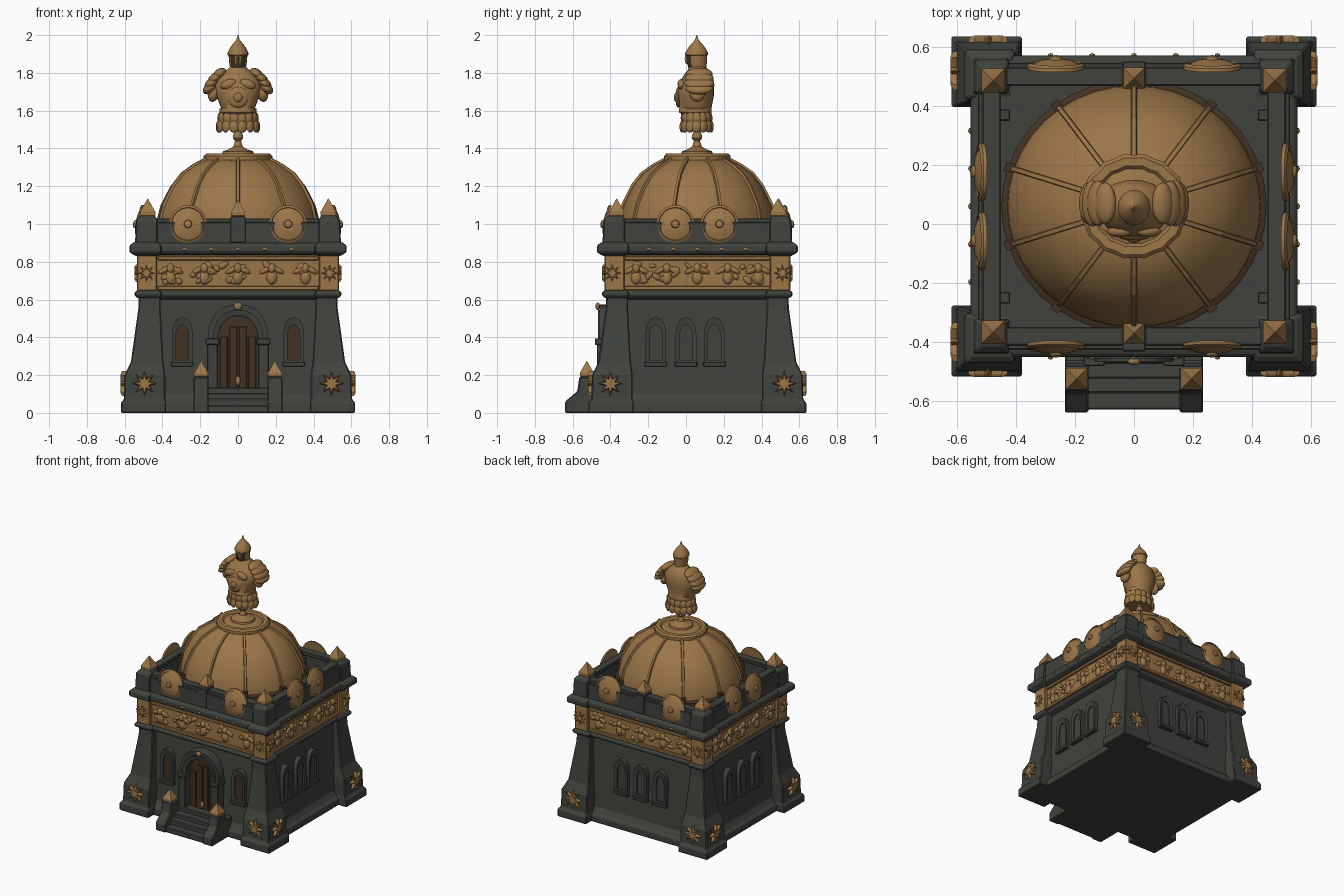
import bpy, bmesh, math, random
from mathutils import Matrix, Vector, Euler

if "Cube" in bpy.data.objects:
    bpy.data.objects.remove(bpy.data.objects["Cube"])

random.seed(4)
CY, S = 0.06, 0.043          # building centre in y; the plan is this much shallower than wide
SIDES = range(4)             # 0 front, 1 right, 2 back, 3 left


def material(name, col):
    m = bpy.data.materials.new(name)
    m.diffuse_color = (*col, 1)
    m.use_nodes = True
    m.node_tree.nodes["Principled BSDF"].inputs["Base Color"].default_value = m.diffuse_color
    return m


STONE = material("dark stone", (0.052, 0.055, 0.047))
GOLD = material("old bronze", (0.33, 0.182, 0.066))
WOOD = material("dark wood", (0.055, 0.031, 0.016))


def finish(name, bm, mat, smooth=None, bevel=0):
    bmesh.ops.recalc_face_normals(bm, faces=bm.faces)
    me = bpy.data.meshes.new(name)
    bm.to_mesh(me)
    bm.free()
    me.materials.append(mat)
    ob = bpy.data.objects.new(name, me)
    bpy.context.collection.objects.link(ob)
    if smooth:
        me.polygons.foreach_set("use_smooth", [True] * len(me.polygons))
        me.set_sharp_from_angle(angle=math.radians(smooth))
    if bevel:
        b = ob.modifiers.new("soft edges", 'BEVEL')
        b.width, b.segments = bevel, 1
    return ob


def skin(bm, rings, caps=True):
    rs = [[bm.verts.new(p) for p in r] for r in rings]
    n = len(rs[0])
    for a, b in zip(rs, rs[1:]):
        for i in range(n):
            bm.faces.new((a[i], a[(i + 1) % n], b[(i + 1) % n], b[i]))
    if caps:
        bm.faces.new(rs[0])
        bm.faces.new(rs[-1])


def loft(name, secs, mat, bevel=0.006):
    """Stack of rectangles (z, x0, x1, y0, y1)."""
    bm = bmesh.new()
    skin(bm, [[(a, c, z), (b, c, z), (b, d, z), (a, d, z)] for z, a, b, c, d in secs])
    return finish(name, bm, mat, bevel=bevel)


def slab(name, secs, mat):
    """Building-wide layers (z, half width)."""
    return loft(name, [(z, -h, h, CY - h + S, CY + h - S) for z, h in secs], mat)


def tube(name, secs, mat, n=24, smooth=40, lobe=0):
    """Stack of ellipses (z, rx, ry, y)."""
    bm = bmesh.new()
    rings = []
    for z, rx, ry, y in secs:
        ring = []
        for i in range(n):
            t, f = 2 * math.pi * i / n, 1 + lobe * (i % 2)
            ring.append((rx * f * math.cos(t), y + ry * f * math.sin(t), z))
        rings.append(ring)
    skin(bm, rings)
    return finish(name, bm, mat, smooth)


def side(k, u, d, z):
    """Point on side k: u along the wall, d outward, z up."""
    d -= S * (k % 2 == 0)
    return Matrix.Translation((0, CY, 0)) @ Matrix.Rotation(k * math.pi / 2, 4, 'Z') @ Vector((u, -d, z))


def plate(name, k, pts, d0, d1, mat, bevel=0):
    bm = bmesh.new()
    skin(bm, [[side(k, u, d, z) for u, z in pts] for d in (d0, d1)])
    return finish(name, bm, mat, bevel=bevel)


def box(name, k, u0, u1, d0, d1, z0, z1, mat, bevel=0.004):
    return plate(name, k, [(u0, z0), (u1, z0), (u1, z1), (u0, z1)], d0, d1, mat, bevel)


def arch(u, w, z0, z1, z2):
    """Pointed arch outline: half width w, springing z1, tip z2."""
    right = [(w * math.cos(t) ** 0.8, z1 + (z2 - z1) * math.sin(t)) for t in (0, 0.35, 0.7, 1.05, 1.35)]
    half = [(w, z0)] + right
    return [(u + a, z) for a, z in half] + [(u, z2)] + [(u - a, z) for a, z in reversed(half)]


def frame(name, k, outer, inner, d0, d1, mat):
    bm = bmesh.new()
    loops = [(outer, d0), (outer, d1), (inner, d1 - 0.006), (inner, d0), (outer, d0)]
    skin(bm, [[side(k, u, d, z) for u, z in pts] for pts, d in loops], caps=False)
    bmesh.ops.remove_doubles(bm, verts=bm.verts, dist=1e-6)
    return finish(name, bm, mat)


def star(name, k, u, z, r, d0, d1):
    pts = [(u + r * q * math.cos(i * math.pi / 8), z + r * q * math.sin(i * math.pi / 8))
           for i in range(16) for q in [0.45 if i % 2 else 1]]
    tip = [(u + (a - u) * 0.75, z + (b - z) * 0.75) for a, b in pts]
    bm = bmesh.new()
    skin(bm, [[side(k, a, d, b) for a, b in p] for p, d in ((pts, d0), (pts, d1 - 0.008), (tip, d1))])
    finish(name, bm, GOLD)


def blobs(name, items, mat, k=None, seg=12):
    """Ellipsoids (centre, radii, euler); with k they are (u, d, z) on a wall."""
    bm = bmesh.new()
    for c, r, e in items:
        if k is not None:
            c, e = side(k, *c), (e[0], e[1], k * math.pi / 2)
        m = Matrix.Translation(c) @ Euler(e).to_matrix().to_4x4() @ Matrix.Diagonal((*r, 1))
        bmesh.ops.create_uvsphere(bm, u_segments=seg, v_segments=seg // 2 + 2, radius=1, matrix=m)
    return finish(name, bm, mat, 50)


def spike(name, x, y, z, s, h):
    loft(name, [(z + h * a, x - s * q, x + s * q, y - s * q, y + s * q)
                for a, q in ((0, 0.8), (0.1, 1), (0.3, 1), (0.65, 0.5), (1, 0.03))], GOLD, 0)


# Main walls, ledge, cornice
slab("walls", [(0, .555), (.05, .555), (.065, .535), (.1, .515), (.61, .485), (.66, .485)], STONE)
slab("lower_ledge", [(.6, .49), (.615, .525), (.635, .53), (.65, .51)], STONE)
slab("frieze_core", [(.64, .51), (.85, .51)], GOLD)
slab("cornice", [(.835, .52), (.85, .555), (.885, .555), (.9, .54)], STONE)

# Corner buttresses with their blocks and spikes
for sx in (-1, 1):
    for sy in (-1, 1):
        def corner(name, secs, mat):
            loft(name, [(z, *sorted((sx * i, sx * o)), *sorted((CY + sy * (i - S), CY + sy * (o - S))))
                        for z, i, o in secs], mat)
        corner("buttress", [(0, .38, .62), (.055, .38, .62), (.07, .385, .604), (.2, .385, .6),
                            (.27, .395, .567), (.55, .41, .528), (.62, .41, .525)], STONE)
        corner("corner_ledge", [(.605, .41, .525), (.62, .405, .548), (.64, .405, .548), (.65, .42, .53)], STONE)
        corner("frieze_corner", [(.645, .428, .535), (.84, .428, .535)], GOLD)
        corner("corner_cornice", [(.83, .42, .54), (.85, .405, .575), (.885, .405, .575), (.905, .42, .55)], STONE)
        corner("parapet_corner", [(.9, .425, .545), (1.02, .425, .54), (1.045, .44, .515)], STONE)
        spike("corner_spike", sx * .478, CY + sy * .427, 1.035, .04, .1)
        box("roof_bracket", 1, sy * .31 - .02, sy * .31 + .02, sx * .42, sx * .47, .9, 1.0, STONE)

for k in SIDES:
    odd = k % 2
    cu = .45 if odd else .485
    lim = .385 if odd else .425
    # Parapet and round shields
    box("parapet", k, -.45, .45, .46, .53, .89, 1.01, STONE)
    box("parapet_coping", k, -.45, .45, .452, .515, 1.005, 1.03, STONE)
    su = .117 if odd else .265
    for u in (-su, su):
        bm = bmesh.new()
        prof = [(.1, -.012), (.1, .0), (.088, .008), (.085, .002), (.05, .016), (.022, .02), (.018, .03), (.004, .034)]
        skin(bm, [[side(k, u + r * math.cos(t), .522 + d - .12 * r * math.sin(t), 1.0 + r * math.sin(t))
                   for t in [i * math.pi / 12 for i in range(24)]] for r, d in prof])
        finish("round_shield", bm, GOLD, 35)
    if not odd:
        box("middle_merlon", k, -.04, .04, .44, .535, .9, 1.04, STONE)
        spike("middle_spike", 0, CY + (-.43 if k == 0 else .435), 1.035, .036, .095)
    # Stars and corner bosses
    for s in (-1, 1):
        star("base_star", k, s * (cu + .01), .155, .066, .59, .622)
        star("frieze_star", k, s * cu, .74, .046, .53, .548)
    # Frieze rails, swags and carved relief
    for z in (.65, .808):
        box("frieze_rail", k, -lim, lim, .5, .526, z, z + .022, GOLD)
    relief = []
    for i in range(5):
        u = (i - 2) * lim * .42
        relief += [((u, .512, .765), (.022, .018, .026), (0, 0, 0)), ((u, .512, .715), (.028, .016, .035), (0, 0, 0))]
        for s in (-1, 1):
            relief.append(((u + s * .035, .51, .755), (.035, .014, .014), (0, s * .5, 0)))
    for i in range(24):
        relief.append(((random.uniform(-.92, .92) * lim, .508, random.uniform(.69, .79)),
                       (random.uniform(.015, .035), .014, random.uniform(.01, .02)), (0, random.uniform(-1, 1), 0)))
    blobs("frieze_relief", relief, GOLD, k, 8)
    blobs("cornice_studs", [((u * lim / 3, .555, .868), (.011, .009, .009), (0, 0, 0))
                            for u in range(-3, 4)], GOLD, k, 6)
    # Pointed windows
    for u in ((-.295, .295) if k == 0 else (-.22, -.06, .09) if k == 1 else (-.16, 0, .16)):
        pane = WOOD if k == 0 else STONE
        frame("window_frame", k, arch(u, .055, .255, .41, .505), arch(u, .034, .28, .4, .465), .48, .526, STONE)
        plate("window_pane", k, arch(u, .036, .275, .4, .47), .49, .509, pane)
        box("window_sill", k, u - .06, u + .06, .49, .535, .245, .27, STONE)

# Door in its porch
frame("door_arch", 0, arch(0, .16, .1, .4, .575), arch(0, .108, .1, .37, .51), .47, .56, STONE)
frame("door_arch_moulding", 0, arch(0, .135, .1, .39, .545), arch(0, .112, .1, .37, .515), .5, .57, STONE)
plate("door", 0, arch(0, .112, .1, .37, .515), .48, .517, WOOD)
for u in (-.075, -.025, .025, .075):
    box("door_plank", 0, u - .021, u + .021, .51, .523, .13, .485 - abs(u) * 1.1, WOOD, .003)
for s in (-1, 1):
    box("porch_column", 0, s * .135 - .028, s * .135 + .028, .5, .575, .1, .37, STONE)
    box("porch_capital", 0, s * .135 - .036, s * .135 + .036, .49, .585, .36, .395, STONE)
blobs("door_ornaments", [((0, .57, .565), (.022, .012, .02), (0, 0, 0)), ((0, .525, .17), (.013, .008, .025), (0, 0, 0))], GOLD, 0)

# Stairs with side piers
for y, z in ((-.63, .04), (-.575, .075), (-.525, .105), (-.475, .135)):
    loft("stair_step", [(0, -.17, .17, y, -.38), (z, -.17, .17, y, -.38)], STONE)
for s in (-1, 1):
    pier = [(-.64, 0), (-.64, .06), (-.575, .115), (-.565, .19), (-.485, .19), (-.47, .14), (-.4, .14), (-.4, 0)]
    plate("stair_pier", 1, [(y - CY, z) for y, z in pier], s * .155, s * .235, STONE, .006)
    spike("pier_spike", s * .195, -.525, .185, .037, .09)

# Dome, drum and ribs
DOME = [(.43, .99), (.428, 1.03), (.41, 1.1), (.358, 1.2), (.305, 1.265), (.24, 1.31), (.17, 1.345)]
tube("dome_drum", [(.89, .45, .43, CY), (.99, .45, .43, CY), (1.0, .43, .41, CY)], WOOD, 40)
tube("dome", [(z, r, r * .955, CY) for r, z in DOME], GOLD, 40, 30)
for i in range(10):
    t = math.pi / 2 + i * math.pi / 5
    out, tan = Vector((math.cos(t), math.sin(t) * .955, 0)), Vector((-math.sin(t), math.cos(t), 0))
    base = Vector((0, CY, 0))
    bm = bmesh.new()
    skin(bm, [[base + out * (r + a) + tan * b + Vector((0, 0, z + a * .7)) for a, b in
               ((-.02, -.014), (.01, -.007), (.01, .007), (-.02, .014))] for r, z in DOME])
    finish("dome_rib", bm, GOLD)
    bm = bmesh.new()
    skin(bm, [[base + out * a + tan * b + Vector((0, 0, z)) for a, b in
               ((.4, -.016), (.46, -.016), (.46, .016), (.4, .016))] for z in (.9, 1.03)])
    finish("rib_foot", bm, WOOD)
tube("dome_cap", [(z, r, r * .97, CY) for z, r in
                  ((1.325, .165), (1.34, .18), (1.36, .18), (1.372, .168), (1.372, .14), (1.362, .13), (1.372, .1))],
     GOLD, 32, 40, .03)

# Pedestal and hollow suit of armour
tube("pedestal", [(z, r, r, .058) for z, r in
                  ((1.36, .085), (1.385, .08), (1.395, .05), (1.41, .025), (1.44, .016), (1.455, .028), (1.47, .026),
                   (1.49, .018), (1.52, .03))], GOLD, 16)
tube("breastplate", [(1.5, .112, .08, .058), (1.545, .108, .08, .055), (1.55, .095, .075, .055), (1.585, .09, .08, .053),
                     (1.59, .097, .086, .05), (1.61, .097, .086, .05), (1.615, .09, .085, .05), (1.68, .115, .1, .048),
                     (1.74, .125, .095, .055), (1.79, .1, .075, .065), (1.815, .06, .055, .065), (1.83, .045, .045, .06)], GOLD)
flaps = []
for i in range(14):
    t = i * math.pi / 7
    for z, r in ((1.515, 1.0), (1.56, .92)):
        flaps.append(((.105 * r * math.cos(t), .056 + .08 * r * math.sin(t), z), (.012, .026, .032), (0, 0, t)))
blobs("armour_skirt", flaps, GOLD, seg=8)
blobs("chest_medallion", [((0, -.042, 1.67), (.055, .014, .055), (0, 0, 0)), ((0, -.052, 1.67), (.025, .012, .025), (0, 0, 0))]
      + [((s * .05, -.025, 1.74), (.045, .02, .025), (0, s * .3, 0)) for s in (-1, 1)], GOLD)
lames = []
for s in (-1, 1):
    for x, z, r in ((.098, 1.795, .062), (.122, 1.772, .068), (.14, 1.745, .07), (.15, 1.718, .064)):
        lames.append(((s * x, .07, z), (.042, r + .01, .026), (0, s * .6, 0)))
    lames.append(((s * .128, .06, 1.69), (.03, .04, .045), (0, -s * .3, 0)))
blobs("shoulder_plates", lames, GOLD, seg=14)
tube("helmet_neck", [(1.8, .03, .03, .06), (1.86, .03, .03, .06)], WOOD, 12)
helm = tube("helmet", [(1.828, .042, .048, .06), (1.85, .046, .052, .058), (1.892, .05, .055, .057), (1.896, .055, .06, .056),
                       (1.906, .055, .06, .056), (1.925, .046, .05, .057), (1.945, .034, .036, .057), (1.962, .02, .021, .057),
                       (1.975, .009, .009, .057), (2.0, .002, .002, .057)], GOLD, 20)
# Dark openings either side of the nose guard
helm.data.materials.append(WOOD)
for p in helm.data.polygons:
    c = p.center
    if 1.83 < c.z < 1.893 and c.y < .03 and (abs(c.x) > .012 or c.z < 1.85) and abs(c.x) < .034:
        p.material_index = 1
blobs("nose_guard", [((0, .002, 1.875), (.007, .009, .028), (0, 0, 0))], GOLD, seg=8)
